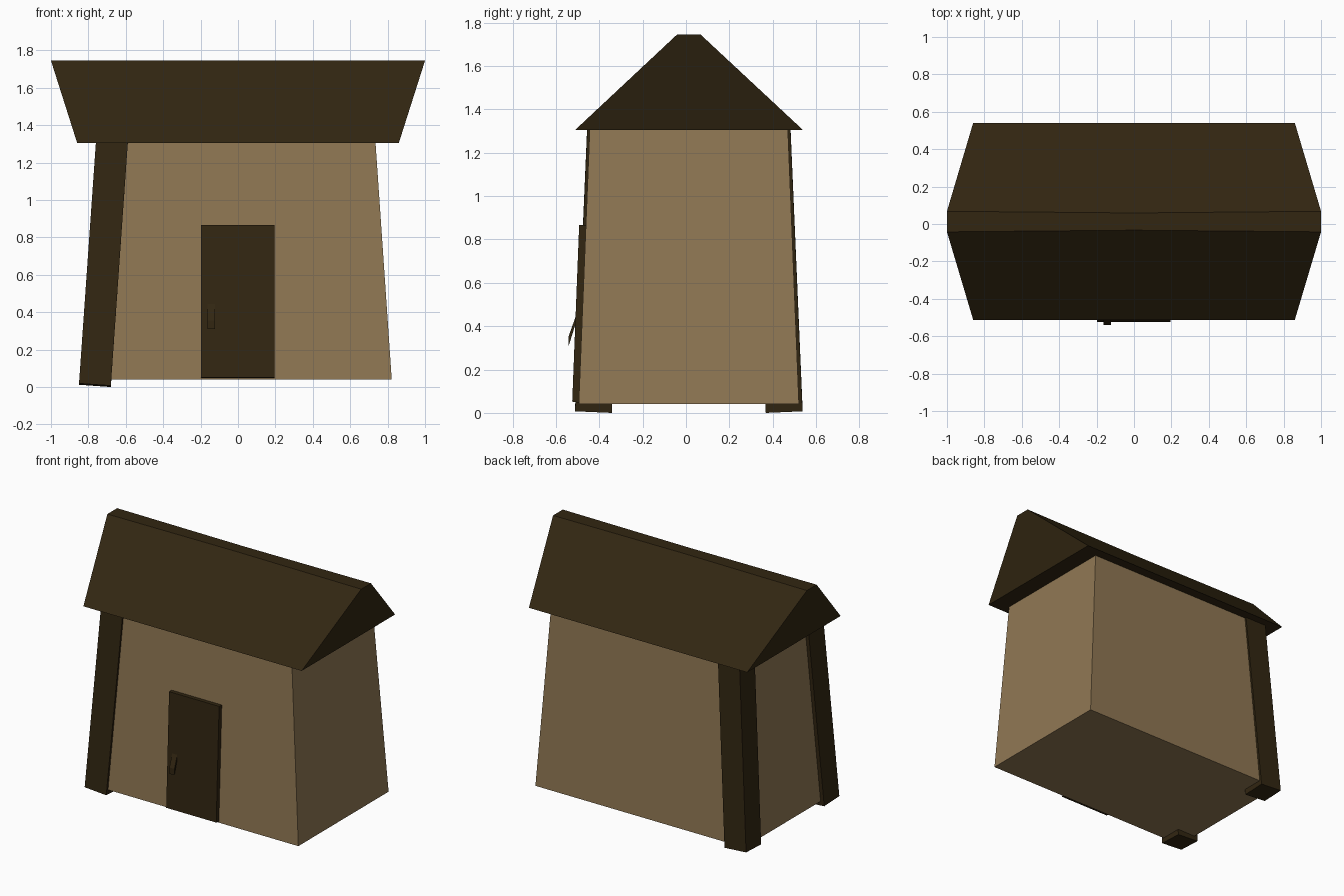
import bpy

if "Cube" in bpy.data.objects:
    bpy.data.objects.remove(bpy.data.objects["Cube"])


def material(name, rgb):
    m = bpy.data.materials.new(name)
    m.diffuse_color = (*rgb, 1)
    m.use_nodes = True
    m.node_tree.nodes["Principled BSDF"].inputs["Base Color"].default_value = m.diffuse_color
    return m


WALL = material("tan plaster", (0.28, 0.187, 0.088))
DARK = material("dark timber", (0.032, 0.0195, 0.0058))


def loft(name, rings, mat):
    """Closed solid through a series of equal-length vertex rings."""
    n = len(rings[0])
    verts = [v for ring in rings for v in ring]
    faces = [list(range(n))[::-1],
             [(len(rings) - 1) * n + i for i in range(n)]]
    for r in range(len(rings) - 1):
        for i in range(n):
            j = (i + 1) % n
            faces.append([r * n + i, r * n + j, (r + 1) * n + j, (r + 1) * n + i])
    mesh = bpy.data.meshes.new(name)
    mesh.from_pydata(verts, [], faces)
    mesh.materials.append(mat)
    obj = bpy.data.objects.new(name, mesh)
    bpy.context.collection.objects.link(obj)
    # consistent outward normals
    import bmesh
    bm = bmesh.new()
    bm.from_mesh(mesh)
    bmesh.ops.recalc_face_normals(bm, faces=bm.faces)
    bm.to_mesh(mesh)
    bm.free()
    return obj


def rect(hx, y0, y1, z):
    return [(-hx, y0, z), (hx, y0, z), (hx, y1, z), (-hx, y1, z)]


# Tapered walls
CY = 0.013
loft("walls", [rect(0.822, CY - 0.508, CY + 0.508, 0.04),
               rect(0.735, CY - 0.457, CY + 0.457, 1.31)], WALL)

# Two leaning posts on the left corners, ends square to their lean
LX, LY, W, H = 0.070, 0.043, 0.17, 1.30
for label, s in (("front", -1), ("back", 1)):
    bottom, top = [], []
    for dx, dy in ((0, 0), (W, 0), (W, W), (0, W)):
        x, y = -0.85 + dx, CY + s * (0.525 - dy)
        z = (W - dx) * LX + (W - dy) * LY
        bottom.append((x, y, z))
        top.append((x + H * LX, y - s * H * LY, z + H))
    loft(label + "_left_post", [bottom, top], DARK)

# Roof: trapezoid section, ridge longer than the eaves, pinched mid-span
def roof_section(x_eave, x_ridge, ridge_half):
    return [(x_eave, -0.512, 1.305), (x_eave, 0.54, 1.305),
            (x_ridge, CY + ridge_half, 1.745), (x_ridge, CY - ridge_half, 1.745)]


loft("roof", [roof_section(-0.86, -1.0, 0.055),
              roof_section(0, 0, 0.046),
              roof_section(0.86, 1.0, 0.055)], DARK)


# Door and handle: side profiles (y, z) extruded across x
def slab(name, profile, x0, x1):
    loft(name, [[(x, y, z) for y, z in profile] for x in (x0, x1)], DARK)


slab("door", [(-0.525, 0.052), (-0.493, 0.867), (-0.44, 0.865), (-0.475, 0.045)],
     -0.198, 0.196)
slab("door_handle", [(-0.509, 0.445), (-0.541, 0.355), (-0.541, 0.31), (-0.505, 0.425)],
     -0.162, -0.122)
